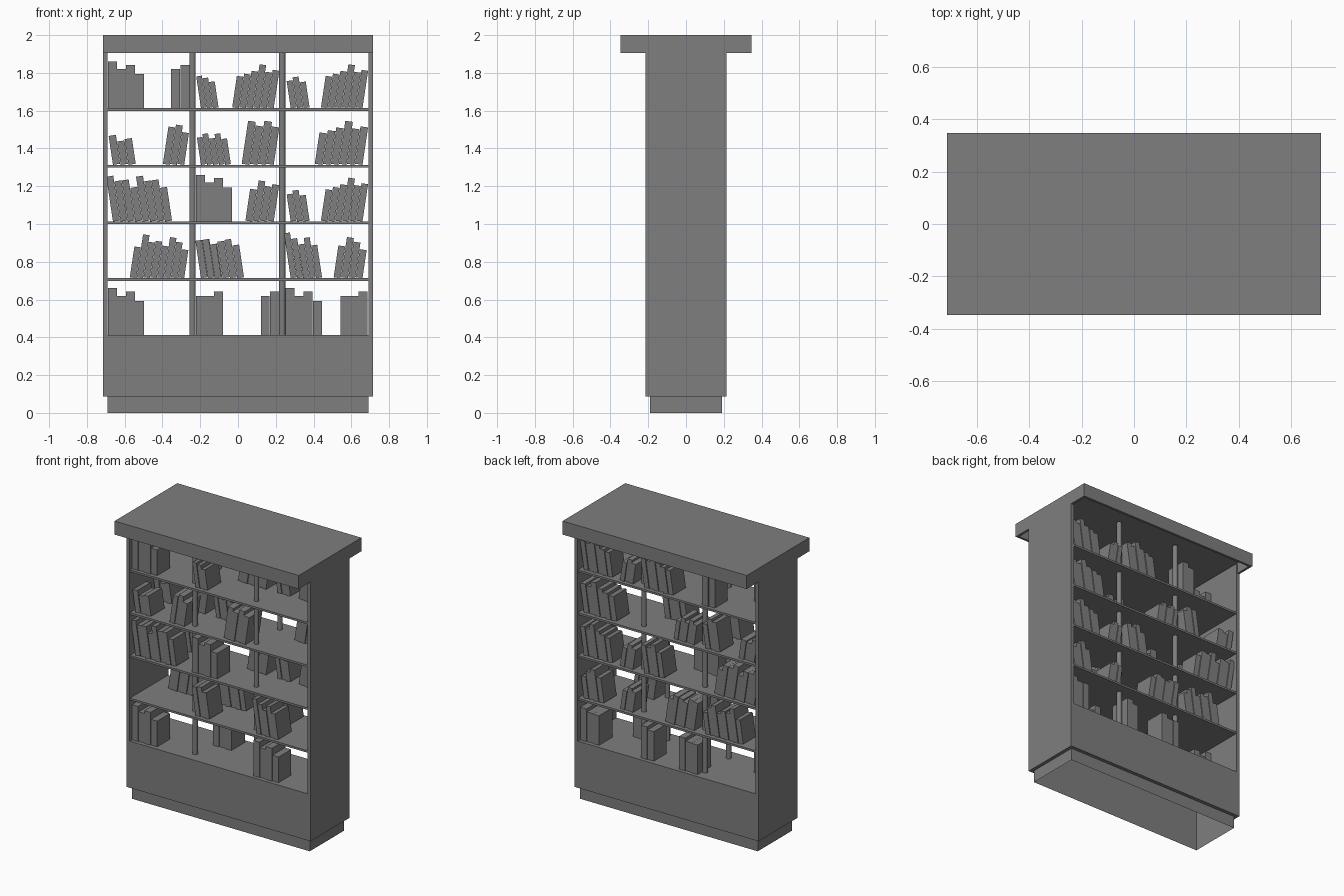
import bpy, bmesh, math
from mathutils import Matrix, Vector

if "Cube" in bpy.data.objects:
    bpy.data.objects.remove(bpy.data.objects["Cube"])

grey = bpy.data.materials.new("dark_grey")
grey.diffuse_color = (0.21, 0.21, 0.21, 1)
grey.use_nodes = True
grey.node_tree.nodes["Principled BSDF"].inputs["Base Color"].default_value = grey.diffuse_color


def make(name, bm):
    mesh = bpy.data.meshes.new(name)
    bm.to_mesh(mesh)
    bm.free()
    mesh.materials.append(grey)
    ob = bpy.data.objects.new(name, mesh)
    bpy.context.collection.objects.link(ob)
    return ob


def add_box(bm, centre, size, angle=0):
    m = (Matrix.Translation(centre) @ Matrix.Rotation(angle, 4, 'Y')
         @ Matrix.Diagonal((*size, 1)))
    bmesh.ops.create_cube(bm, size=1, matrix=m)


def box(name, x0, x1, y0, y1, z0, z1, open_bottom=False):
    bm = bmesh.new()
    add_box(bm, Vector(((x0 + x1) / 2, (y0 + y1) / 2, (z0 + z1) / 2)),
            (x1 - x0, y1 - y0, z1 - z0))
    if open_bottom:
        bm.normal_update()
        bmesh.ops.delete(bm, geom=[f for f in bm.faces if f.normal.z < -0.9],
                         context='FACES')
    return make(name, bm)


# Hollow plinth, open underneath, and the floor above it
FLOOR, STEP, DEPTH, BASE = 0.413, 0.3, 0.215, 0.086
box("plinth", -0.69, 0.69, -0.19, 0.19, 0, 0.405, open_bottom=True)
box("bottom_shelf", -0.69, 0.69, -DEPTH, DEPTH, 0.395, FLOOR)

# Hollow top slab
top = box("top_slab", -0.714, 0.714, -0.347, 0.347, 1.905, 2.0, open_bottom=True)
solid = top.modifiers.new("walls", 'SOLIDIFY')
solid.thickness = 0.024
solid.offset = -1

# Side panels and lower boards
for side, s in (("left", -1), ("right", 1)):
    a, b = sorted((s * 0.69, s * 0.714))
    box(side + "_panel", a, b, -DEPTH, DEPTH, BASE, 1.976)
for side, s in (("front", -1), ("back", 1)):
    a, b = sorted((s * 0.19, s * DEPTH))
    box(side + "_lower_board", -0.69, 0.69, a, b, BASE, 0.4)

# Shelves
for i in range(1, 5):
    z = FLOOR + i * STEP
    box(f"shelf_{i}", -0.69, 0.69, -0.212, 0.212, z - 0.014, z)

# Round posts
for x in (-0.241, 0.234):
    for y in (-0.13, 0.13):
        bm = bmesh.new()
        bmesh.ops.create_cone(bm, cap_ends=True, segments=16, radius1=0.017,
                              radius2=0.017, depth=1.976 - FLOOR,
                              matrix=Matrix.Translation((x, y, (1.976 + FLOOR) / 2)))
        post = make("post", bm)
        post.data.polygons.foreach_set("use_smooth", [len(p.vertices) == 4 for p in post.data.polygons])

# Books: d is the bay end they start from (L or R), side is the front or back half
BAYS = [(-0.69, -0.257), (-0.224, 0.217), (0.251, 0.687)]
TILT = math.radians(8.5)
L, R = 1, -1
FRONT, BACK = -1, 1


def stack(row, bay, d, sides, width, heights, tilt=TILT):
    w = width / len(heights)
    edge = BAYS[bay][0 if d > 0 else 1]
    start = 0.028 if tilt else 0.001
    angle = -d * tilt
    t = w * math.cos(tilt) * (0.96 if tilt else 0.99)
    for side in sides:
        bm = bmesh.new()
        for i, h in enumerate(heights):
            pivot = Vector((edge + d * (start + i * w), side * 0.115, FLOOR + row * STEP))
            off = Matrix.Rotation(angle, 3, 'Y') @ Vector((d * t / 2, 0, h / 2))
            add_box(bm, pivot + off, (t, 0.15 - 0.01 * (i % 2), h), angle)
        make("books_front" if side < 0 else "books_back", bm)


def upright(row, bay, d, side, heights):
    stack(row, bay, d, [side], 0.048 * len(heights), heights, 0)


F, B, FB = [FRONT], [BACK], [FRONT, BACK]
FOUR = [0.247, 0.207, 0.23, 0.18]
TWO = [0.23, 0.207]
SIX = [0.2, 0.19, 0.23, 0.195, 0.18, 0.168]
LOW = [0.145, 0.165, 0.138]
PILE = [0.15, 0.19, 0.215, 0.17]

# Bottom row
upright(0, 0, L, FRONT, FOUR)
upright(0, 1, L, BACK, [0.207, 0.207, 0.23])
upright(0, 1, R, BACK, TWO)
upright(0, 2, L, FRONT, FOUR)
upright(0, 2, R, BACK, [0.23, 0.207, 0.207])
# Second row
stack(1, 0, R, B, 0.29, PILE + [0.195, 0.19, 0.23, 0.165])
stack(1, 1, L, F, 0.11, [0.2, 0.205, 0.18])
stack(1, 1, L, B, 0.23, [0.2, 0.205, 0.18, 0.195, 0.205, 0.175])
stack(1, 2, L, F, 0.168, [0.24, 0.21, 0.18, 0.215, 0.175])
stack(1, 2, L, B, 0.1, LOW)
stack(1, 2, R, B, 0.155, PILE)
# Third row
stack(2, 0, L, FB, 0.315, [0.24, 0.215, 0.22, 0.18] * 2)
upright(2, 1, L, FRONT, FOUR)
stack(2, 1, R, B, 0.152, [0.195, 0.185, 0.215, 0.17])
stack(2, 2, L, B, 0.102, LOW)
stack(2, 2, R, B, 0.222, SIX)
# Fourth row
stack(3, 0, L, FB, 0.123, [0.155, 0.125, 0.138])
stack(3, 0, R, FB, 0.115, [0.17, 0.21, 0.2])
stack(3, 1, L, B, 0.16, [0.145, 0.165, 0.14, 0.165, 0.138])
stack(3, 1, R, F, 0.172, [0.2, 0.23, 0.205, 0.23])
stack(3, 2, R, B, 0.255, SIX)
# Top row
upright(4, 0, L, FRONT, FOUR)
upright(4, 0, R, BACK, TWO)
stack(4, 1, L, F, 0.095, [0.17, 0.16, 0.14])
stack(4, 1, R, B, 0.222, SIX)
stack(4, 2, L, B, 0.102, LOW)
stack(4, 2, R, B, 0.222, SIX)
